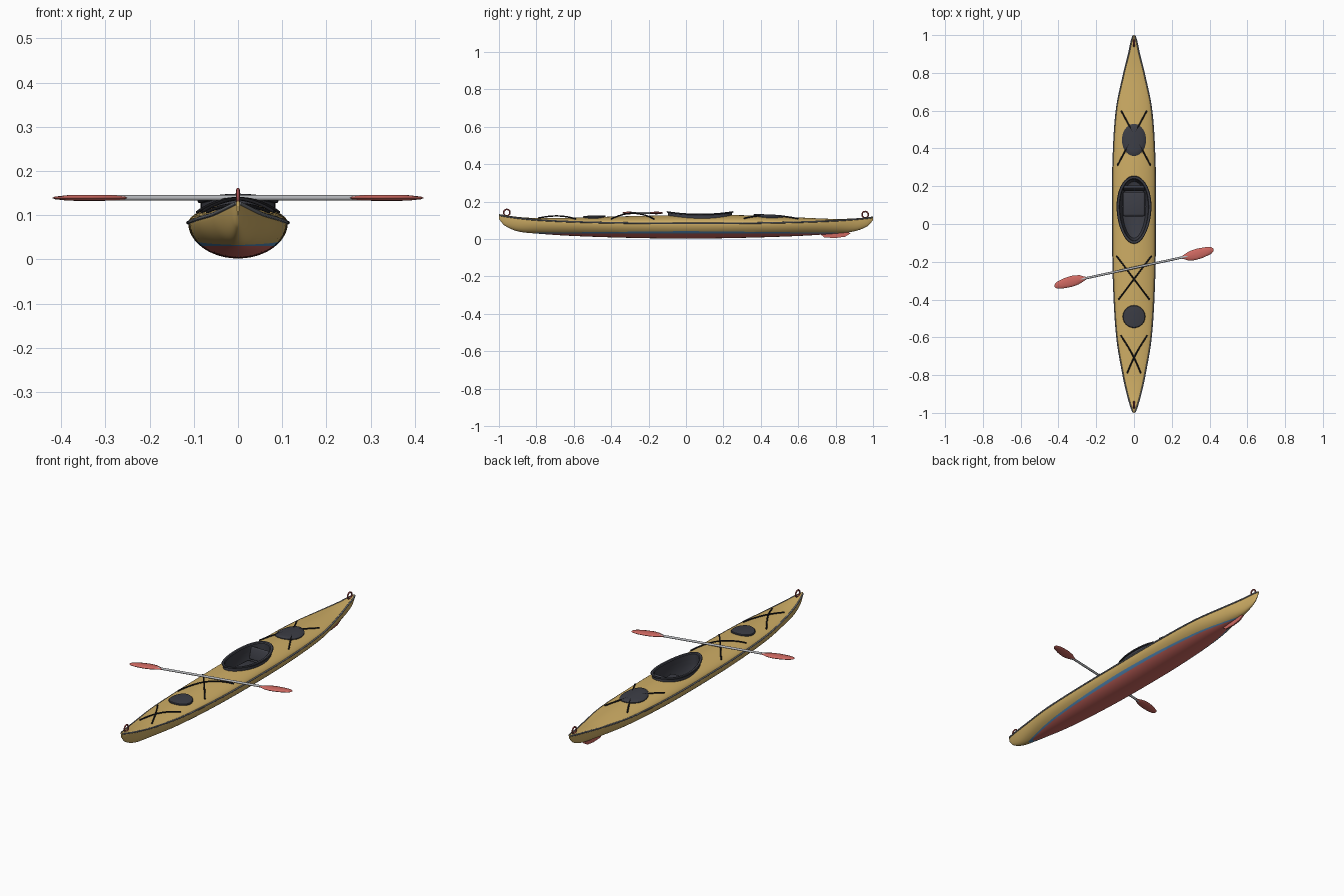
import bpy, bmesh, math
from mathutils import Vector

if "Cube" in bpy.data.objects:
    bpy.data.objects.remove(bpy.data.objects["Cube"])

def mat(name, c):
    m = bpy.data.materials.new(name)
    m.diffuse_color = (*c, 1)
    m.use_nodes = True
    m.node_tree.nodes["Principled BSDF"].inputs["Base Color"].default_value = m.diffuse_color
    return m

YELLOW = mat("deck_yellow", (0.62, 0.42, 0.13))
RED = mat("hull_red", (0.62, 0.14, 0.12))
BLUE = mat("stripe_blue", (0.10, 0.29, 0.55))
DARK = mat("dark_grey", (0.045, 0.047, 0.06))
BLACK = mat("cord_black", (0.012, 0.012, 0.015))
SEAM = mat("seam_grey", (0.17, 0.18, 0.20))
SHAFT = mat("shaft_grey", (0.48, 0.49, 0.51))
TOGGLE = mat("handle_red", (0.36, 0.07, 0.07))

# Lines of the boat along its length
YS = [-1, -.97, -.9, -.8, -.6, -.3, 0, .3, .6, .8, .9, .97, 1]
WIDTH = [.003, .015, .035, .057, .09, .108, .112, .111, .093, .053, .028, .013, .003]
KEEL = [.106, .072, .041, .029, .016, .006, .002, .006, .016, .029, .041, .068, .1]
SHEER = [.128, .122, .112, .102, .092, .085, .083, .084, .09, .098, .105, .112, .116]
CROWN = [.133, .128, .118, .112, .114, .122, .127, .127, .115, .107, .11, .116, .12]

def line(table, y):
    """Smooth curve through a table over YS."""
    y = max(-1, min(1, y))
    i = max(k for k in range(len(YS) - 1) if YS[k] <= y)
    slope = lambda k: ((table[min(k + 1, 12)] - table[max(k - 1, 0)])
                       / (YS[min(k + 1, 12)] - YS[max(k - 1, 0)]))
    h = YS[i + 1] - YS[i]
    t = (y - YS[i]) / h
    return ((2*t**3 - 3*t**2 + 1) * table[i] + (t**3 - 2*t**2 + t) * h * slope(i)
            + (3*t**2 - 2*t**3) * table[i + 1] + (t**3 - t**2) * h * slope(i + 1))

P = 1.75  # roundness of the deck

def deck_z(x, y):
    w, s, d = line(WIDTH, y), line(SHEER, y), line(CROWN, y)
    return s + (d - s) * max(0, 1 - min(1, abs(x) / w) ** P) ** (1 / P)

def make(name, bm, mats, smooth=35):
    bmesh.ops.recalc_face_normals(bm, faces=bm.faces[:])
    me = bpy.data.meshes.new(name)
    bm.to_mesh(me)
    bm.free()
    ob = bpy.data.objects.new(name, me)
    bpy.context.collection.objects.link(ob)
    for m in mats:
        me.materials.append(m)
    bpy.ops.object.select_all(action='DESELECT')
    ob.select_set(True)
    bpy.context.view_layer.objects.active = ob
    if smooth:
        bpy.ops.object.shade_smooth_by_angle(angle=math.radians(smooth))
    return ob

def loft(loops, caps=True, ring=False):
    bm = bmesh.new()
    vs = [[bm.verts.new(p) for p in lp] for lp in loops]
    n = len(vs[0])
    pairs = list(zip(vs, vs[1:])) + ([(vs[-1], vs[0])] if ring else [])
    for a, b in pairs:
        for j in range(n):
            bm.faces.new((a[j], a[(j + 1) % n], b[(j + 1) % n], b[j]))
    if caps and not ring:
        bm.faces.new(vs[0])
        bm.faces.new(vs[-1])
    return bm

def tube(name, pts, r, m, cyclic=False):
    cu = bpy.data.curves.new(name, 'CURVE')
    cu.dimensions = '3D'
    cu.bevel_depth, cu.bevel_resolution, cu.use_fill_caps = r, 2, True
    sp = cu.splines.new('POLY')
    sp.points.add(len(pts) - 1)
    for p, co in zip(sp.points, pts):
        p.co = (*co, 1)
    sp.use_cyclic_u = cyclic
    cu.materials.append(m)
    ob = bpy.data.objects.new(name, cu)
    bpy.context.collection.objects.link(ob)
    return ob

# Hull and deck
def section(y):
    w, s, k = line(WIDTH, y), line(SHEER, y), line(KEEL, y)
    half = []
    for j in range(13):
        t = j / 12 * math.pi / 2
        half.append((w * math.sin(t), s - (s - k) * math.cos(t)))
    for j in range(1, 13):
        x = w * math.cos(j / 12 * math.pi / 2)
        half.append((x if j < 12 else 0, deck_z(x if j < 12 else 0, y)))
    pts = half + [(-x, z) for x, z in half[-2:0:-1]]
    return [(x, y, z) for x, z in pts]

STATIONS = [math.sin(i / 72 * math.pi / 2) for i in range(-72, 73)]
bm = loft([section(y) for y in STATIONS])

def cut(co, no, side=0):
    fs = [f for f in bm.faces if side == 0 or f.calc_center_median().y * side > 0]
    geom = list({e for f in fs for e in (*f.verts, *f.edges, f)})
    bmesh.ops.bisect_plane(bm, geom=geom, plane_co=co, plane_no=no, dist=1e-6)

LOW, HIGH, FALL = 0.030, 0.042, 0.011
cut((0, 0, LOW), (0, 0, 1))
for s in (-1, 1):
    cut((0, 0, HIGH), Vector((0, s * FALL, 1)).normalized(), s)
for f in bm.faces:
    c = f.calc_center_median()
    f.material_index = 1 if c.z < LOW else 2 if c.z < HIGH - FALL * abs(c.y) else 0
SLOTS = [YELLOW, RED, BLUE, DARK]
hull = make("hull", bm, SLOTS, 0)

# Cockpit well
def egg(inset, zfun, n=48):
    out = []
    for i in range(n):
        t = 2 * math.pi * i / n
        x = (.092 - inset) * math.sin(t) * (1 + .1 * math.cos(t))
        y = .075 + (.18 - inset) * math.cos(t)
        out.append((x, y, zfun(x, y)))
    return out

bm = loft([egg(i, lambda x, y, z=z: z) for i, z in
           ((.045, .028), (.03, .034), (.021, .055), (.017, .09), (.015, .2))])
for f in bm.faces:
    f.material_index = 3
cutter = make("cockpit_cutter", bm, SLOTS, 0)
cutter.hide_render = True
mod = hull.modifiers.new("cockpit", 'BOOLEAN')
mod.object, mod.operation, mod.solver = cutter, 'DIFFERENCE', 'EXACT'
bpy.ops.object.select_all(action='DESELECT')
bpy.context.view_layer.objects.active = hull
hull.select_set(True)
bpy.ops.object.modifier_apply(modifier="cockpit")
bpy.ops.object.shade_smooth_by_angle(angle=math.radians(35))
bpy.data.objects.remove(cutter)

# Cockpit coaming with outward lip
rim = lambda dz: (lambda x, y: .133 + .014 * ((y - .075) / .18) ** 2 + dz)
base = lambda dz: (lambda x, y: deck_z(x, y) + dz)
make("coaming", loft([egg(.018, base(-.015)), egg(.018, rim(-.002)), egg(.014, rim(.002)),
                      egg(.003, rim(.002)), egg(0, rim(-.001)), egg(.003, rim(-.005)),
                      egg(.008, rim(-.006)), egg(.008, base(-.006))], ring=True), [DARK])

# Seat and backrest
def block(name, size, loc, tilt, bevel):
    bm = bmesh.new()
    bmesh.ops.create_cube(bm, size=1)
    bmesh.ops.scale(bm, vec=size, verts=bm.verts)
    bmesh.ops.bevel(bm, geom=bm.edges[:], offset=bevel, segments=3, affect='EDGES', profile=.5)
    ob = make(name, bm, [DARK])
    ob.location, ob.rotation_euler = loc, (tilt, 0, 0)

block("seat", (.118, .13, .03), (0, .105, .058), math.radians(-4), .012)
block("backrest", (.115, .016, .065), (0, .19, .098), math.radians(-15), .007)

# Hatch covers following the deck
def hatch(name, cy, rx, ry):
    loops = []
    for k, dz in ((1, -.004), (1, .004), (.95, .007), (.7, .008), (.4, .009), (.08, .009)):
        lp = []
        for i in range(40):
            a = 2 * math.pi * i / 40
            x, y = rx * k * math.cos(a), cy + ry * k * math.sin(a)
            lp.append((x, y, deck_z(x, y) + dz))
        loops.append(lp)
    make(name, loft(loops), [DARK])

hatch("rear_hatch", .445, .064, .085)
hatch("front_hatch", -.49, .06, .06)

# Crossed deck cords
def cord(name, a, b, lift, bow):
    for s, side in ((1, "left"), (-1, "right")):
        pts = []
        for i in range(25):
            t = i / 24
            x = s * (a[0] + (b[0] - a[0]) * t + bow * math.sin(math.pi * t))
            y = a[1] + (b[1] - a[1]) * t
            pts.append((x, y, deck_z(x, y) + .003 + lift * math.sin(math.pi * t)))
        tube(f"{name}_{side}", pts, .0038, BLACK)

cord("rear_cord", (-.068, .60), (.088, .31), .002, 0)
cord("middle_cord", (-.092, -.17), (.082, -.40), .012, 0)
cord("bow_cord", (-.07, -.59), (.036, -.79), .008, .008)

# Seam along the sheer
for s, side in ((-1, "left"), (1, "right")):
    tube(f"seam_{side}", [(s * line(WIDTH, y), y, line(SHEER, y)) for y in STATIONS[4:-4]],
         .0042, SEAM)

# Carry handles at both ends
for name, y, z in (("bow_handle", -.958, .141), ("stern_handle", .958, .13)):
    tube(name, [(0, y + .017 * math.cos(a), z + .017 * math.sin(a))
                for a in (2 * math.pi * i / 24 for i in range(24))], .004, TOGGLE, True)

# Skeg
fin = [(.72, .024), (.74, .008), (.8, .005), (.85, .012), (.88, .03), (.86, .04), (.76, .034)]
make("skeg", loft([[(x, y, z) for y, z in fin] for x in (-.004, .004)]), [RED], 20)

# Paddle
ANGLE = math.radians(12.2)
PADDLE = Vector((0, -.232, .139))
d = Vector((math.cos(ANGLE), math.sin(ANGLE), 0))
tube("paddle_shaft", [PADDLE - d * .3, PADDLE + d * .3], .0062, SHAFT)
outline = [(.255, .005), (.275, .013), (.305, .024), (.345, .029), (.395, .027), (.422, .021),
           (.432, .011), (.430, -.002), (.415, -.014), (.37, -.025), (.325, -.029),
           (.29, -.023), (.27, -.012), (.255, -.005)]
for s, side in ((-1, "left"), (1, "right")):
    loops = [[(.345 + (u - .345) * k, v * k, z) for u, v in outline] for k, z in
             ((.15, -.007), (.6, -.006), (.92, -.003), (1, 0), (.92, .003), (.6, .006), (.15, .007))]
    ob = make(f"paddle_blade_{side}", loft(loops), [RED], 60)
    ob.location = PADDLE
    ob.rotation_euler = (0, 0, ANGLE + (math.pi if s < 0 else 0))
